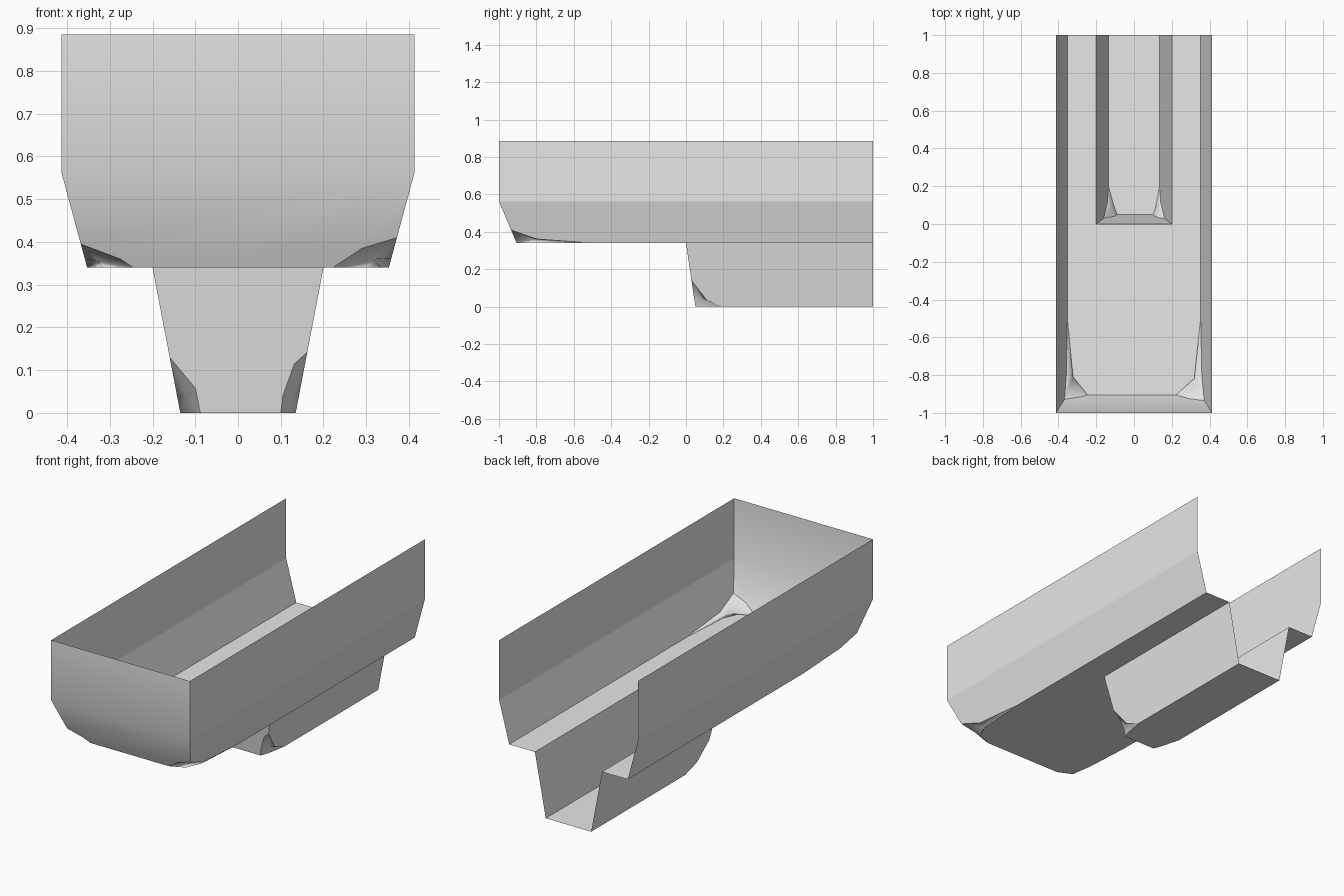
import bpy, bmesh
from mathutils import Vector

old = bpy.data.objects.get("Cube")
if old:
    bpy.data.objects.remove(old, do_unlink=True)

grey = bpy.data.materials.new("light grey")
grey.diffuse_color = (0.8, 0.8, 0.8, 1)
grey.use_nodes = True
grey.node_tree.nodes["Principled BSDF"].inputs["Base Color"].default_value = (0.8, 0.8, 0.8, 1)

BACK = 1.0


def build_trough(name, top, bottom, cuts, rim=None, slot=None):
    """Open-backed sheet trough with sloped walls and clipped front corners.
    top / bottom: (half width, front y, z). cuts[side]: corner height,
    front (x, z), side (y, z) and floor (x, y) points of the clipped corner."""
    (xt, yt, zt), (xb, yb, zb) = top, bottom
    bm = bmesh.new()

    def mix(a, b, z):
        return b + (a - b) * (z - zb) / (zt - zb)

    def face(points, group=0):
        f = bm.faces.new([bm.verts.new(p) for p in points])
        f.material_index = group          # temporary smoothing group
        f.smooth = group > 0

    front, side, floor, corner = {}, {}, {}, {}
    for s, (zc, f_pts, s_pts, b_pts) in cuts.items():
        corner[s] = Vector((s * mix(xt, xb, zc), mix(yt, yb, zc), zc))
        front[s] = [Vector((s * x, mix(yt, yb, z), z)) for x, z in f_pts]
        side[s] = [Vector((s * mix(xt, xb, z), y, z)) for y, z in s_pts]
        floor[s] = [Vector((s * x, y, zb)) for x, y in b_pts]

        # sloped side wall
        face([(s * xt, yt, zt), corner[s], *side[s], (s * xb, BACK, zb), (s * xt, BACK, zt)])
        # clipped corner as a fan around its middle
        loop = [corner[s], *front[s], *floor[s], *reversed(side[s])]
        mid = sum(loop, Vector()) / len(loop)
        for i, p in enumerate(loop):
            face([mid, p, loop[(i + 1) % len(loop)]], 2)
        # upright side wall
        if rim:
            face([(s * xt, yt, zt), (s * xt, BACK, zt), (s * xt, BACK, rim), (s * xt, yt, rim)])

    # sloped front wall, and upright front wall above it
    face([(-xt, yt, zt), (xt, yt, zt), corner[1], *front[1],
          *reversed(front[-1]), corner[-1]], 1)
    if rim:
        face([(-xt, yt, zt), (xt, yt, zt), (xt, yt, rim), (-xt, yt, rim)], 1)

    # floor, with an opening cut in from the back where needed
    opening = []
    if slot:
        w, y = slot
        opening = [(w, BACK, zb), (w, y, zb), (-w, y, zb), (-w, BACK, zb)]
    face([front[-1][-1], front[1][-1], *floor[1], side[1][-1], (xb, BACK, zb),
          *opening, (-xb, BACK, zb), side[-1][-1], *reversed(floor[-1])])

    # join the panels and face them outward
    bmesh.ops.remove_doubles(bm, verts=bm.verts, dist=0.0002)
    bmesh.ops.recalc_face_normals(bm, faces=bm.faces)
    base = max((f for f in bm.faces if abs(f.normal.z) > 0.999), key=lambda f: f.calc_area())
    if base.normal.z > 0:
        bmesh.ops.reverse_faces(bm, faces=bm.faces)

    # only edges inside one smoothing group stay soft
    for e in bm.edges:
        groups = {f.material_index for f in e.link_faces}
        e.smooth = len(groups) == 1 and 0 not in groups
    for f in bm.faces:
        f.material_index = 0

    mesh = bpy.data.meshes.new(name)
    bm.to_mesh(mesh)
    bm.free()
    mesh.materials.append(grey)
    obj = bpy.data.objects.new(name, mesh)
    bpy.context.collection.objects.link(obj)


# wide upper trough
build_trough(
    "upper_trough", (0.413, -1.0, 0.562), (0.353, -0.905, 0.34),
    {1: (0.41, [(0.29, 0.385), (0.222, 0.34)], [(-0.8, 0.362), (-0.5, 0.34)],
         [(0.30, -0.87), (0.335, -0.79)]),
     -1: (0.395, [(0.275, 0.36), (0.245, 0.34)], [(-0.8, 0.36), (-0.5, 0.34)],
          [(0.32, -0.87), (0.338, -0.75)])},
    rim=0.885, slot=(0.2, 0.0))

# narrow lower trough under the rear half
build_trough(
    "lower_trough", (0.2, 0.0, 0.34), (0.135, 0.05, 0.0),
    {1: (0.142, [(0.132, 0.115), (0.105, 0.04), (0.1, 0.0)], [(0.11, 0.035), (0.2, 0.0)],
         [(0.115, 0.09)]),
     -1: (0.13, [(0.1, 0.058), (0.088, 0.0)], [(0.11, 0.035), (0.2, 0.0)],
          [(0.105, 0.09)])})
